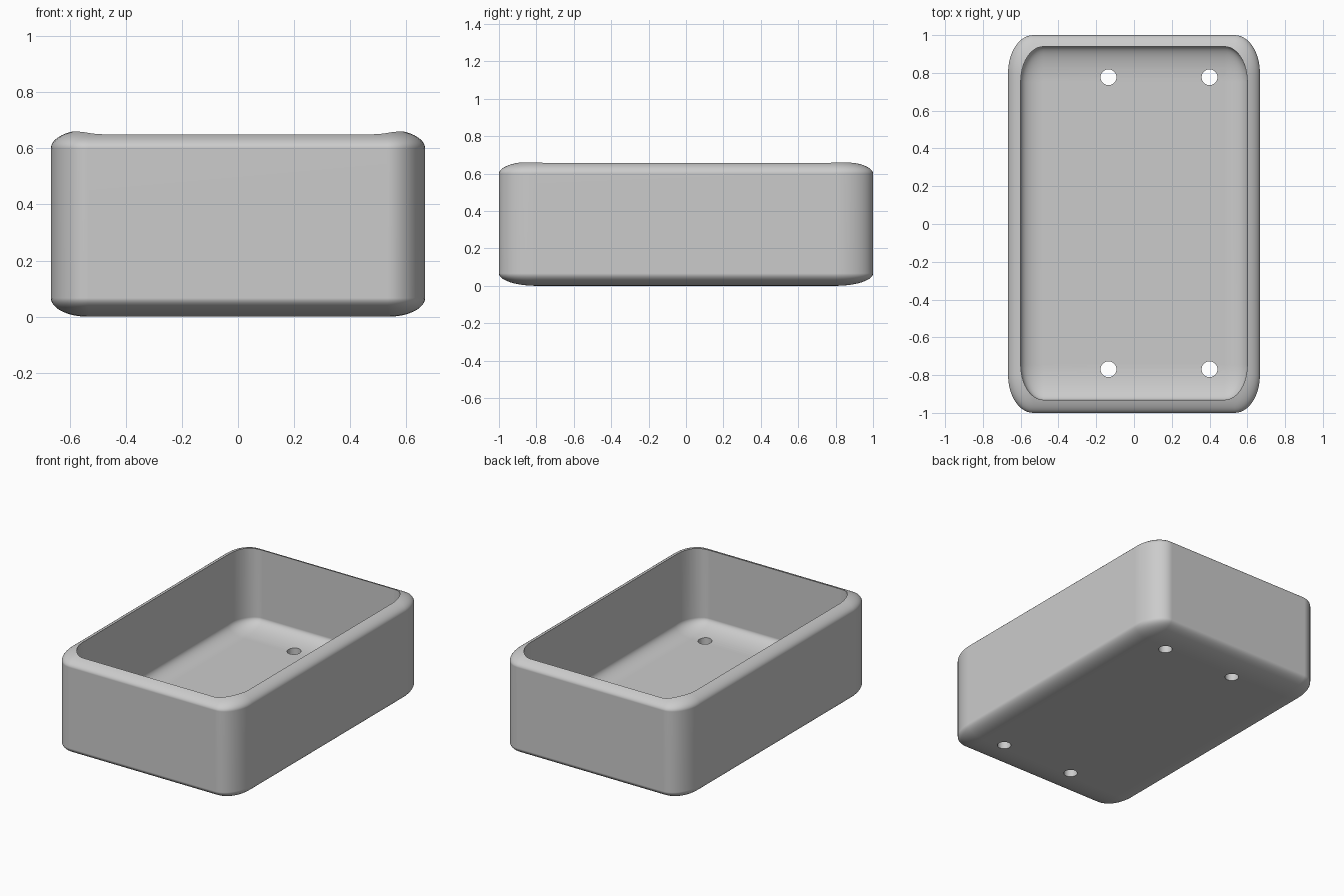
import bpy
import bmesh
from mathutils import Matrix, Vector

if "Cube" in bpy.data.objects:
    bpy.data.objects.remove(bpy.data.objects["Cube"], do_unlink=True)

grey = bpy.data.materials.new("light grey")
grey.use_nodes = True
colour = (0.6, 0.6, 0.6, 1)
grey.diffuse_color = colour
grey.node_tree.nodes["Principled BSDF"].inputs["Base Color"].default_value = colour


def finish(bm, name):
    mesh = bpy.data.meshes.new(name)
    bm.to_mesh(mesh)
    bm.free()
    mesh.materials.append(grey)
    obj = bpy.data.objects.new(name, mesh)
    bpy.context.collection.objects.link(obj)
    return obj


def rounded_block(name, size, centre):
    """Rounded unit cube, stretched so that its corners become elliptical."""
    bm = bmesh.new()
    bmesh.ops.create_cube(bm, size=1)
    bmesh.ops.bevel(bm, geom=bm.edges[:], offset=0.1, segments=12,
                    profile=0.5, affect='EDGES')
    bmesh.ops.scale(bm, vec=size, verts=bm.verts)
    bmesh.ops.translate(bm, vec=centre, verts=bm.verts)
    return finish(bm, name)


# Outer body, with the cavity and the four drain holes as cutters
height = 2 / 3
shift = 0.004
tray = rounded_block("tray", (4 / 3, 2, height), (0, 0, height / 2))
cavity = rounded_block("cavity_cutter", (1.2, 1.87, height),
                       (0, shift, 0.2 * height + height / 2))

bm = bmesh.new()
for x in (-0.135, 0.4):
    for y in (-0.773, 0.773):
        bmesh.ops.create_cone(bm, cap_ends=True, segments=32, radius1=0.042,
                              radius2=0.042, depth=0.5,
                              matrix=Matrix.Translation(Vector((x, y + shift, 0.1))))
holes = finish(bm, "drain_hole_cutter")

bpy.context.view_layer.objects.active = tray
for cutter in (cavity, holes):
    cut = tray.modifiers.new("cut", 'BOOLEAN')
    cut.operation = 'DIFFERENCE'
    cut.solver = 'EXACT'
    cut.object = cutter
    bpy.ops.object.modifier_apply(modifier=cut.name)
    bpy.data.objects.remove(cutter, do_unlink=True)

# Smooth curves with crisp rim and hole edges
bpy.ops.object.select_all(action='DESELECT')
tray.select_set(True)
bpy.ops.object.shade_smooth_by_angle(angle=0.52)
weighted = tray.modifiers.new("even_shading", 'WEIGHTED_NORMAL')
weighted.keep_sharp = True
